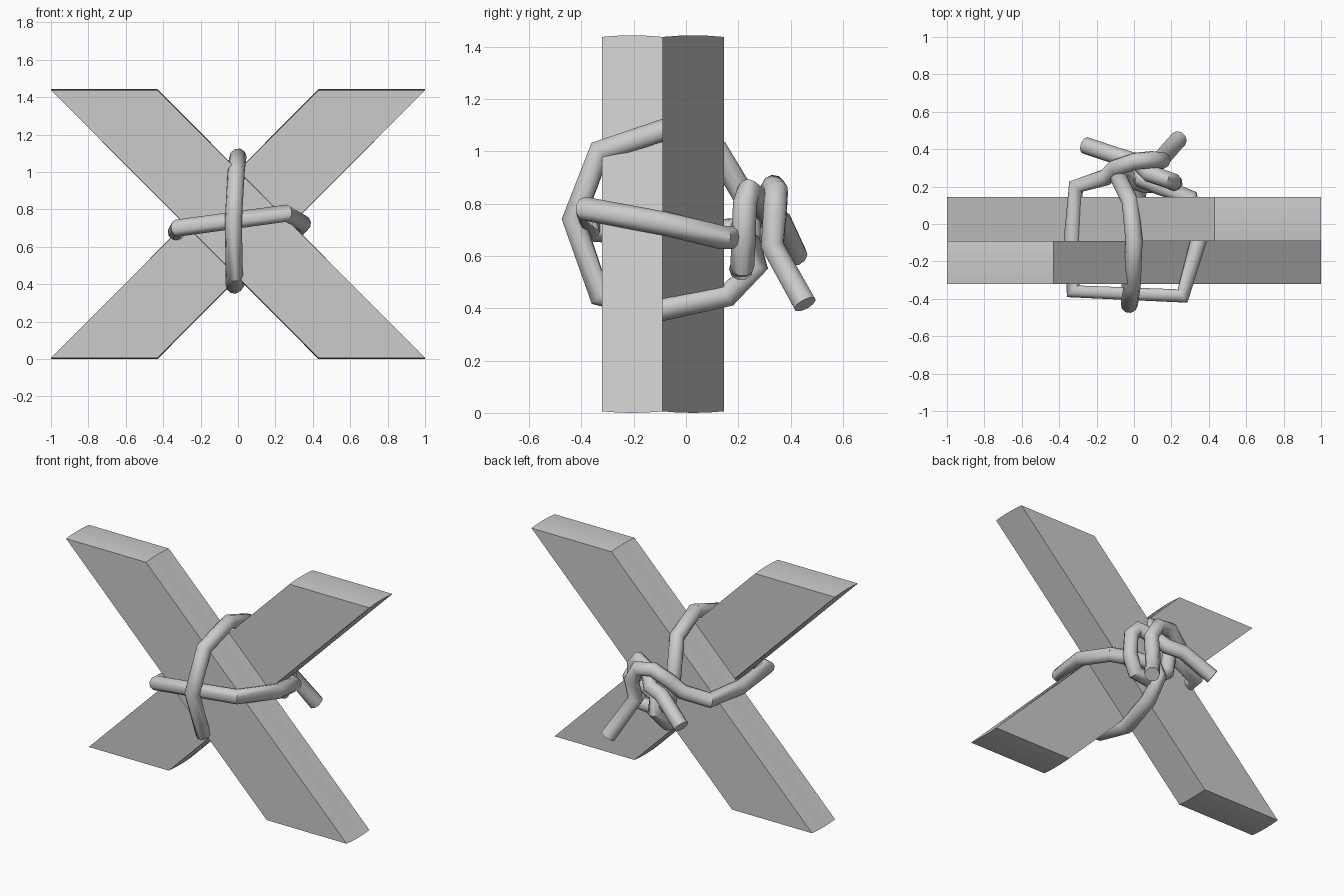
import bpy, bmesh

if "Cube" in bpy.data.objects:
    bpy.data.objects.remove(bpy.data.objects["Cube"])

# Slanted planks: parallelogram profile with slightly bowed cut ends
def plank(name, side, y0, y1):
    bm = bmesh.new()
    rings = []
    steps = 4
    for i in range(steps + 1):
        t = i / steps
        y = y0 + (y1 - y0) * t
        bow = 0.006 * (1 - (2 * t - 1) ** 2)
        pts = [(-1, 1.437 + bow), (-0.43, 1.437 + bow), (1, 0.006 - bow), (0.43, 0.006 - bow)]
        rings.append([bm.verts.new((side * x, y, z)) for x, z in pts])
    for a, b in zip(rings, rings[1:]):
        for k in range(4):
            n = (k + 1) % 4
            bm.faces.new((a[k], a[n], b[n], b[k]))
    bm.faces.new(rings[0])
    bm.faces.new(rings[-1])
    bmesh.ops.recalc_face_normals(bm, faces=bm.faces)
    me = bpy.data.meshes.new(name)
    bm.to_mesh(me)
    bm.free()
    ob = bpy.data.objects.new(name, me)
    bpy.context.collection.objects.link(ob)
    return ob

plank("front_plank", 1, -0.322, -0.09)
plank("back_plank", -1, -0.09, 0.145)

# Rope path, from one loose end to the other
first_end_and_arc = [(.24, .455, .415), (.13, .33, .64), (.15, .34, .76), (.10, .345, .85),
                     (.0, .335, .865), (-.10, .30, .80), (-.15, .25, .73)]
horizontal_wrap = [(-.31, .20, .70), (-.33, -.08, .68), (-.325, -.36, .70), (.26, -.385, .78),
                   (.345, -.09, .725), (.30, .14, .67), (.14, .20, .67)]
turn_down = [(.04, .24, .65), (.03, .27, .56)]
vertical_wrap = [(.02, .16, .45), (-.02, -.09, .395), (-.02, -.33, .45), (-.025, -.43, .74),
                 (-.01, -.33, 1.0), (.0, -.09, 1.08), (-.02, .12, 1.0)]
bight_and_second_end = [(-.08, .24, .80), (-.05, .245, .63), (.06, .21, .55), (.17, .215, .56),
                        (.215, .22, .66), (.21, .225, .80), (.17, .24, .85), (.08, .27, .82),
                        (.02, .33, .745), (-.08, .36, .73), (-.26, .42, .60)]
path = first_end_and_arc + horizontal_wrap + turn_down + vertical_wrap + bight_and_second_end

# Rope: round cross-section swept along the angular path
cu = bpy.data.curves.new("rope", 'CURVE')
cu.dimensions = '3D'
cu.bevel_depth = 0.046
cu.bevel_resolution = 3
cu.use_fill_caps = True
sp = cu.splines.new('POLY')
sp.points.add(len(path) - 1)
for p, co in zip(sp.points, path):
    p.co = (*co, 1)
rope = bpy.data.objects.new("rope", cu)
bpy.context.collection.objects.link(rope)
bpy.context.view_layer.objects.active = rope
rope.select_set(True)
bpy.ops.object.convert(target='MESH')
bpy.ops.object.shade_smooth_by_angle(angle=0.8)
